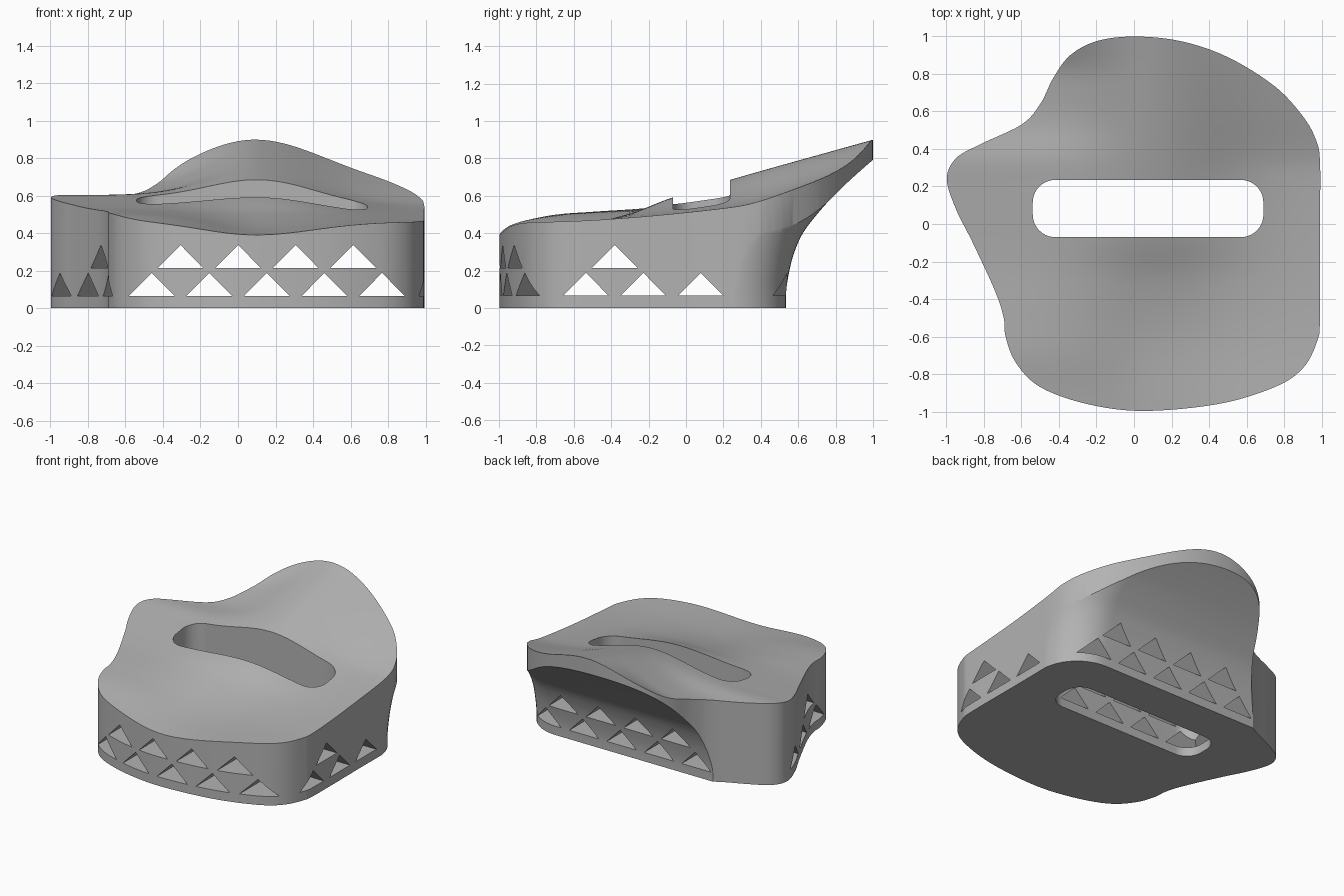
import bpy
import bmesh
from math import cos, sin, pi, exp, sqrt, radians
from mathutils import Vector

if "Cube" in bpy.data.objects:
    bpy.data.objects.remove(bpy.data.objects["Cube"], do_unlink=True)


def spline(a, b, c, d, t):
    """Catmull-Rom blend between b and c."""
    return 0.5 * (2 * b + (c - a) * t + (2 * a - 5 * b + 4 * c - d) * t * t
                  + (3 * b - a - 3 * c + d) * t ** 3)


def curve(keys):
    """Smooth function through (position, value) keys."""
    def f(u):
        u = min(max(u, keys[0][0]), keys[-1][0])
        i = 0
        while i < len(keys) - 2 and u > keys[i + 1][0]:
            i += 1

        def slope(k):
            lo, hi = keys[max(k - 1, 0)], keys[min(k + 1, len(keys) - 1)]
            return (hi[1] - lo[1]) / (hi[0] - lo[0])
        (u0, v0), (u1, v1) = keys[i], keys[i + 1]
        h = u1 - u0
        t = (u - u0) / h
        s = 1 - t
        return (s * s * (1 + 2 * t) * v0 + t * t * (3 - 2 * t) * v1
                + h * t * s * (s * slope(i) - t * slope(i + 1)))
    return f


def make_object(name, lofts):
    """Mesh of closed lofts; each loft is a list of equal-length rings."""
    bm = bmesh.new()
    for rings in lofts:
        rows = [[bm.verts.new(p) for p in ring] for ring in rings]
        n = len(rows[0])
        for lower, upper in zip(rows, rows[1:]):
            for i in range(n):
                j = (i + 1) % n
                bm.faces.new((lower[i], lower[j], upper[j], upper[i]))
        bm.faces.new(rows[0][::-1])
        bm.faces.new(rows[-1])
    bmesh.ops.recalc_face_normals(bm, faces=bm.faces)
    mesh = bpy.data.meshes.new(name)
    bm.to_mesh(mesh)
    bm.free()
    obj = bpy.data.objects.new(name, mesh)
    bpy.context.collection.objects.link(obj)
    return obj


# Plan outline of the block
corners = [Vector(p) for p in (
    (0, 1), (.25, .975), (.5, .89), (.75, .735), (.9, .575), (.97, .45),
    (.992, .33), (.992, 0), (.992, -.5), (.975, -.63), (.9, -.77), (.75, -.87),
    (.45, -.96), (.05, -.997), (-.25, -.96), (-.5, -.87), (-.63, -.74),
    (-.685, -.6), (-.695, -.5), (-.74, -.36), (-.86, -.1), (-.95, .08),
    (-.998, .24), (-.95, .35), (-.82, .425), (-.6, .53), (-.5, .64),
    (-.43, .78), (-.34, .9), (-.2, .975))]
count = len(corners)
outline = [spline(*(corners[(i + k) % count] for k in (-1, 0, 1, 2)), step / 6)
           for i in range(count) for step in range(6)]

# Saddle-shaped top: a central ridge blended into the left and right edges
ridge = curve([(-1, .39), (-.6, .435), (-.3, .505), (-.08, .588), (.235, .685), (1, .9)])
low_x_edge = curve([(-1, .45), (-.9, .465), (-.7, .5), (-.5, .515), (-.2, .535), (.2, .585),
                    (.35, .603), (.53, .597), (.7, .62), (.83, .655), (1, .76)])
high_x_edge = curve([(-1, .46), (-.6, .465), (-.2, .49), (.2, .53), (.35, .555),
                     (.63, .645), (.81, .7), (1, .75)])


def top_height(x, y):
    edge, width = (low_x_edge, .38) if x < .1 else (high_x_edge, .45)
    w = exp(-((x - .1) / width) ** 2)
    return w * ridge(y) + (1 - w) * edge(y)


middle = Vector((.1, 0))
rings = [[(p.x, p.y, 0) for p in outline]]
for k in range(25):
    scaled = [middle.lerp(p, 1 - k / 25) for p in outline]
    rings.append([(p.x, p.y, top_height(p.x, p.y)) for p in scaled])
body = make_object("contoured_block", [rings])

# Curved undercut below the back overhang, rounded round one corner
back_face = curve([(-.1, .535), (.08, .535), (.2, .553), (.3, .58), (.4, .625), (.5, .7),
                   (.6, .79), (.7, .895), (.8, 1.01), (.95, 1.2)])
rounding = [(-1.4, 0), (-.6, 0), (0, 0)]
radius = .3
for k in range(13):
    a = k / 12 * pi / 2
    rounding.append((.695 + radius * sin(a), radius * (1 - cos(a))))
rounding.append((1.4, radius))
undercut_rings = []
for k in range(43):
    z = -.1 + k * .025
    ring = [(x, back_face(z) - drop, z) for x, drop in rounding]
    undercut_rings.append(ring + [(1.4, 2, z), (-1.4, 2, z)])
undercut = make_object("undercut_cutter", [undercut_rings])

# Long rounded slot through the block
slot_ring = []
r = .12
for cx, cy, start in ((.57, .115, 0), (-.42, .115, 1), (-.42, .05, 2), (.57, .05, 3)):
    for k in range(11):
        a = (start + k / 10) * pi / 2
        slot_ring.append((cx + r * cos(a), cy + r * sin(a)))
slot = make_object("slot_cutter", [[[(x, y, z) for x, y in slot_ring] for z in (-1, 2)]])

# Two staggered rows of triangular tunnels in each direction
def triangles(first, number, along_x):
    lofts = []
    for row, base in ((0, .066), (1, .215)):
        for k in range(number - row * (1 if not along_x else 2)):
            c = first + .307 * (k + row / 2)
            profile = ((c - .121, base), (c + .121, base), (c, base + .122))
            lofts.append([[(e, u, z) if along_x else (u, e, z) for u, z in profile]
                          for e in (-2, 2)])
    return lofts


front_tunnels = make_object("front_tunnel_cutter", triangles(-.46, 5, False))
side_tunnels = make_object("side_tunnel_cutter", triangles(-.535, 3, True))

# Carve the block
bpy.ops.object.select_all(action='DESELECT')
bpy.context.view_layer.objects.active = body
body.select_set(True)
for cutter in (undercut, slot, front_tunnels, side_tunnels):
    cutter.hide_render = True
    mod = body.modifiers.new(cutter.name, 'BOOLEAN')
    mod.operation = 'DIFFERENCE'
    mod.solver = 'EXACT'
    mod.object = cutter
    bpy.ops.object.modifier_apply(modifier=mod.name)
    bpy.data.objects.remove(cutter, do_unlink=True)

# Single grey finish
grey = bpy.data.materials.new("plain grey")
grey.use_nodes = True
grey.diffuse_color = (.45, .45, .45, 1)
grey.node_tree.nodes["Principled BSDF"].inputs["Base Color"].default_value = (.45, .45, .45, 1)
body.data.materials.clear()
body.data.materials.append(grey)
bpy.ops.object.shade_smooth_by_angle(angle=radians(30))
